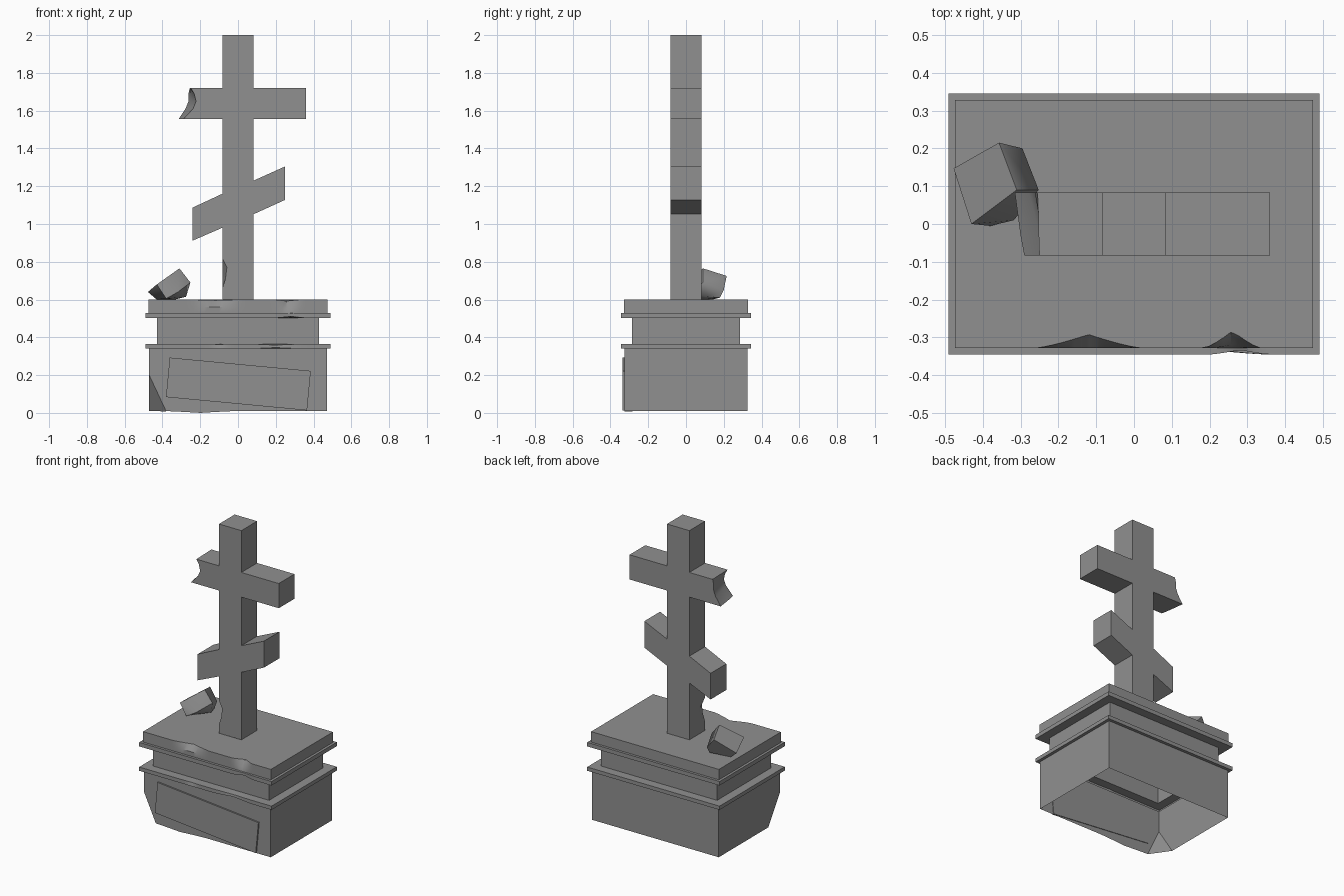
import bpy, bmesh, math
from mathutils import Vector

if "Cube" in bpy.data.objects:
    bpy.data.objects.remove(bpy.data.objects["Cube"])

# Dark grey stone
stone = bpy.data.materials.new("dark_stone")
stone.diffuse_color = (.28, .28, .28, 1)
stone.use_nodes = True
stone.node_tree.nodes["Principled BSDF"].inputs["Base Color"].default_value = stone.diffuse_color


def finish(bm, name, smooth_angle=30):
    bmesh.ops.recalc_face_normals(bm, faces=bm.faces)
    mesh = bpy.data.meshes.new(name)
    bm.to_mesh(mesh)
    bm.free()
    mesh.materials.append(stone)
    ob = bpy.data.objects.new(name, mesh)
    bpy.context.collection.objects.link(ob)
    bpy.ops.object.select_all(action='DESELECT')
    ob.select_set(True)
    bpy.context.view_layer.objects.active = ob
    bpy.ops.object.shade_smooth_by_angle(angle=math.radians(smooth_angle))
    return ob


def bump(x, centre, half):
    t = abs(x - centre) / half
    return (1 - t) ** 1.3 if t < 1 else 0.0


def rectangle(hx, hy, nx, ny):
    """Subdivided rectangle outline, starting at the front left corner."""
    pts = [(-hx + 2 * hx * i / nx, -hy) for i in range(nx)]
    pts += [(hx, -hy + 2 * hy * i / ny) for i in range(ny)]
    return pts + [(-x, -y) for x, y in pts]


def bridge(bm, a, b):
    n = len(a)
    for i in range(n):
        bm.faces.new((a[i], a[(i + 1) % n], b[(i + 1) % n], b[i]))


# Pedestal: stepped hollow shell, open underneath. Rows are (outward offset, z)
profile = [(0, .01), (0, .34), (.02, .34), (.02, .365), (-.04, .365), (-.04, .503),
           (.02, .503), (.02, .53), (.003, .53), (.003, .56), (.003, .6)]
# Chips along the front edge: row -> (centre x, half width, depth in y, change in z)
chips = {0: [(-.2, .2, 0, -.01)],
         2: [(.2, .15, .012, .006)],
         3: [(.2, .15, .015, -.006), (-.1, .06, .008, -.003)],
         6: [(.28, .08, .012, .008)],
         7: [(.28, .08, .012, -.003)],
         9: [(.26, .05, .01, -.008)],
         10: [(-.12, .14, .036, -.004), (.26, .075, .045, -.008)]}
bm = bmesh.new()
prev = None
for row, (off, z) in enumerate(profile):
    ring = []
    for x, y in rectangle(.47 + off, .325 + off, 48, 4):
        dz = 0
        if y < -.26 and abs(x) < .42:
            for c, half, dy, drop in chips.get(row, []):
                k = bump(x, c, half)
                y += dy * k
                dz += drop * k
        ring.append(bm.verts.new((x, y, z + dz)))
    if prev:
        bridge(bm, prev, ring)
    prev = ring
bm.faces.new(prev)
# Broken lower front left corner
corner = [Vector((-.47, -.325, .2)), Vector((-.38, -.325, .008)), Vector((-.47, -.2, .01))]
normal = (corner[1] - corner[0]).cross(corner[2] - corner[0])
if normal.dot(Vector((-1, -1, -1))) < 0:
    normal.negate()
bmesh.ops.bisect_plane(bm, geom=bm.verts[:] + bm.edges[:] + bm.faces[:],
                       plane_co=corner[0], plane_no=normal, clear_outer=True)
bm.faces.new([bm.verts.new(p) for p in corner])
bmesh.ops.remove_doubles(bm, verts=bm.verts, dist=.0015)
finish(bm, "pedestal")


# Cross: one outline in several depth layers so the breaks vary through the thickness
def cross_outline(end, chip):
    w = .083
    right = [(w, .6), (w, 1.052), (.25, 1.128), (.25, 1.305), (w, 1.23), (w, 1.555),
             (.36, 1.555), (.36, 1.72), (w, 1.72), (w, 2), (-w, 2), (-w, 1.72)]
    broken = list(zip(end, (1.72, 1.69, 1.65, 1.61, 1.555)))
    left = [(-w, 1.555), (-w, 1.16), (-.24, 1.087), (-.24, .912), (-w, .98), (-w, .82),
            (-w + chip, .77), (-w + chip * .7, .71), (-w, .66), (-w, .6)]
    return right + broken + left


layers = [(-.083, (-.25, -.232, -.222, -.238, -.29), .024),
          (-.03, (-.252, -.24, -.232, -.25, -.3), 0),
          (.03, (-.253, -.252, -.246, -.264, -.308), 0),
          (.083, (-.255, -.262, -.262, -.278, -.315), 0)]
bm = bmesh.new()
rings = [[bm.verts.new((x, y, z)) for x, z in cross_outline(end, chip)]
         for y, end, chip in layers]
for a, b in zip(rings, rings[1:]):
    bridge(bm, a, b)
bm.faces.new(rings[0])
bm.faces.new(rings[-1])
finish(bm, "cross", 40)

# Broken arm end lying on the pedestal
bm = bmesh.new()
for p in [(-.477, .147, .64), (-.357, .215, .725), (-.31, .09, .765), (-.43, 0, .68),
          (-.295, .2, .65), (-.252, .09, .69), (-.318, .01, .64), (-.275, .11, .615),
          (-.3, .18, .61), (-.335, .1, .6), (-.38, -.005, .605), (-.43, .14, .6)]:
    bm.verts.new(p)
bmesh.ops.convex_hull(bm, input=bm.verts[:])
bmesh.ops.dissolve_limit(bm, angle_limit=math.radians(6), verts=bm.verts, edges=bm.edges)
finish(bm, "broken_arm_piece", 50)

# Slipped plaque on the front
bm = bmesh.new()
bmesh.ops.create_cube(bm, size=1)
bmesh.ops.scale(bm, vec=(.75, .014, .21), verts=bm.verts)
plaque = finish(bm, "plaque")
plaque.location = (.002, -.328, .153)
plaque.rotation_euler = (0, math.radians(5.4), 0)
